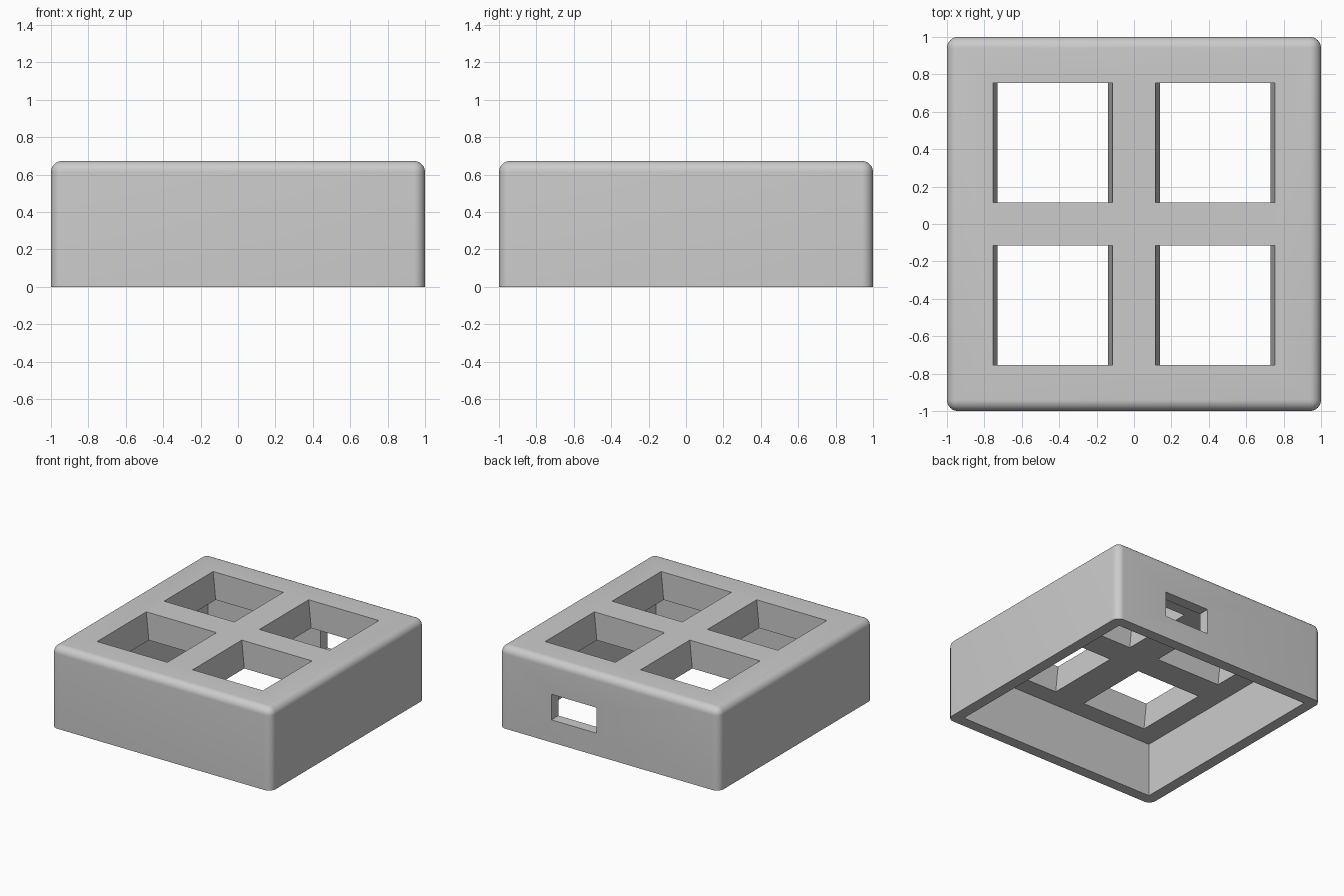
import bpy, bmesh, math

cube = bpy.data.objects.get("Cube")
if cube:
    bpy.data.objects.remove(cube, do_unlink=True)

HEIGHT = 0.673
ROUND = 0.06
WALL = 0.091
CEILING = 0.446          # underside of the top plate
HOLE_IN, HOLE_OUT = 0.115, 0.753
TAPER = 0.023            # openings narrow downwards along x

grey = bpy.data.materials.new("plain grey")
grey.use_nodes = True
colour = (0.6, 0.6, 0.6, 1)
grey.diffuse_color = colour
grey.node_tree.nodes["Principled BSDF"].inputs["Base Color"].default_value = colour


def add_box(name, low, high):
    """Box between two corners, returned with its bmesh for further shaping."""
    bm = bmesh.new()
    bmesh.ops.create_cube(bm, size=1)
    for v in bm.verts:
        v.co = [low[i] if v.co[i] < 0 else high[i] for i in range(3)]
    obj = bpy.data.objects.new(name, bpy.data.meshes.new(name))
    bpy.context.collection.objects.link(obj)
    obj.data.materials.append(grey)
    return obj, bm


def finish(obj, bm):
    bm.to_mesh(obj.data)
    bm.free()
    return obj


# Housing: rounded on the upright and top edges, sharp along the base
housing, bm = add_box("housing", (-1, -1, 0), (1, 1, HEIGHT))
edges = [e for e in bm.edges if any(v.co.z > 0 for v in e.verts)]
bmesh.ops.bevel(bm, geom=edges, offset=ROUND, segments=8, profile=0.5, affect='EDGES')
finish(housing, bm)

# Hollow underside
inner = 1 - WALL
cutters = [finish(*add_box("cavity_cutter", (-inner, -inner, -0.1), (inner, inner, CEILING)))]

# Port through the back wall
cutters.append(finish(*add_box("port_cutter", (0.115, 0.8, 0.185), (0.523, 1.1, 0.395))))

# Four tapered openings in the top plate
middle = (HOLE_IN + HOLE_OUT) / 2
half = (HOLE_OUT - HOLE_IN) / 2
slope = TAPER / (HEIGHT - CEILING)
for sx in (-1, 1):
    for sy in (-1, 1):
        cx, cy = sx * middle, sy * middle
        obj, bm = add_box("opening_cutter", (cx - half, cy - half, CEILING - 0.1),
                          (cx + half, cy + half, HEIGHT + 0.1))
        for v in bm.verts:
            width = half + slope * (v.co.z - HEIGHT)
            v.co.x = cx + math.copysign(width, v.co.x - cx)
        cutters.append(finish(obj, bm))

# Cut everything out, then drop the cutters
bpy.ops.object.select_all(action='DESELECT')
bpy.context.view_layer.objects.active = housing
housing.select_set(True)
for cutter in cutters:
    mod = housing.modifiers.new("cut", 'BOOLEAN')
    mod.operation = 'DIFFERENCE'
    mod.solver = 'EXACT'
    mod.object = cutter
    bpy.ops.object.modifier_apply(modifier=mod.name)
    bpy.data.objects.remove(cutter, do_unlink=True)

bpy.ops.object.shade_smooth_by_angle(angle=math.radians(30))
